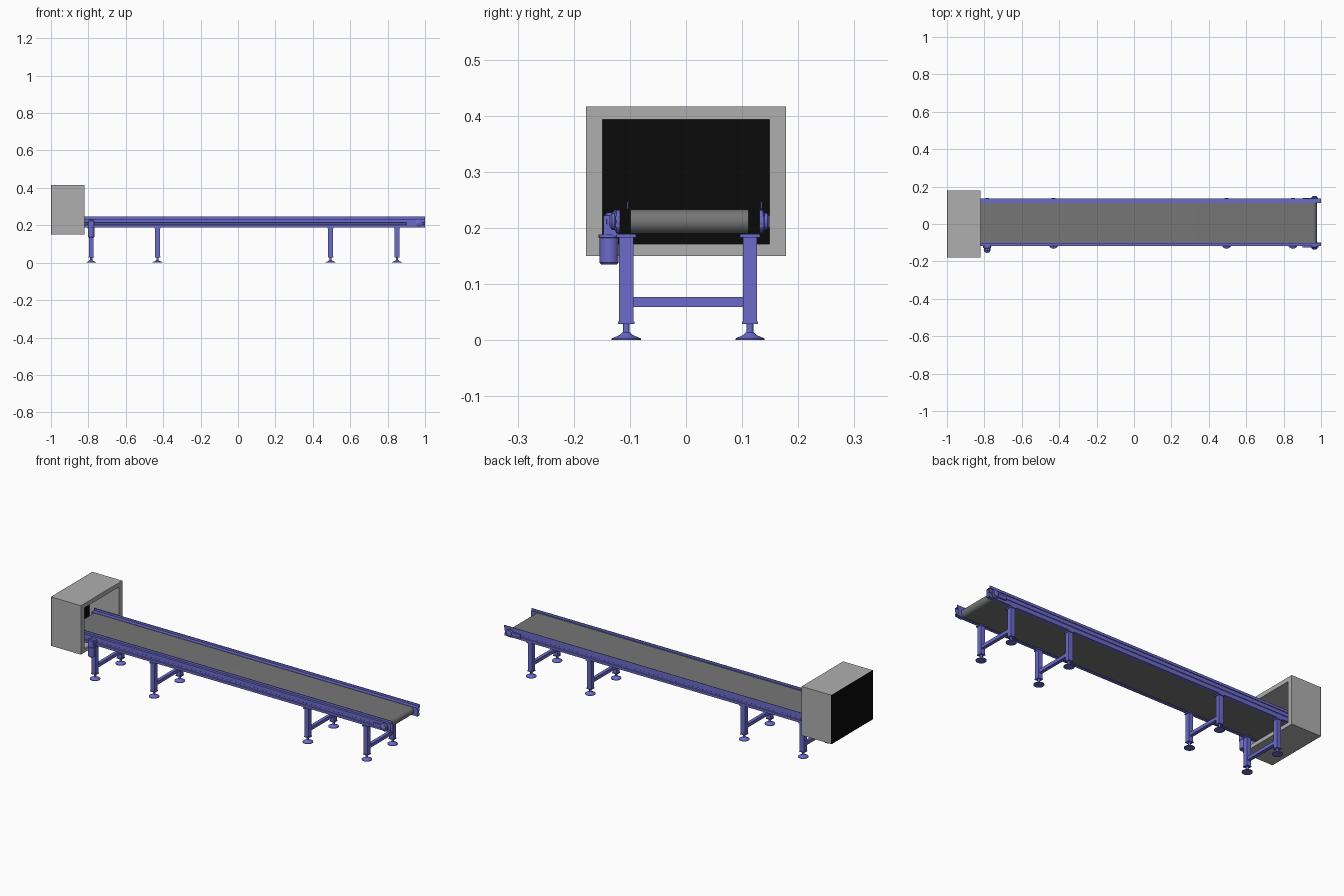
import bpy, bmesh, math
from mathutils import Matrix, Vector

if "Cube" in bpy.data.objects:
    bpy.data.objects.remove(bpy.data.objects["Cube"])


def material(name, rgb):
    m = bpy.data.materials.new(name)
    m.diffuse_color = (*rgb, 1)
    m.use_nodes = True
    m.node_tree.nodes["Principled BSDF"].inputs["Base Color"].default_value = m.diffuse_color
    return m


BLUE = material("frame blue", (0.147, 0.147, 0.60))
GREY = material("housing grey", (0.43, 0.43, 0.43))
BELT = material("belt grey", (0.18, 0.18, 0.18))
BLACK = material("panel black", (0.003, 0.003, 0.003))


def finish(bm, name, mat, smooth=False):
    bmesh.ops.recalc_face_normals(bm, faces=bm.faces)
    me = bpy.data.meshes.new(name)
    bm.to_mesh(me)
    bm.free()
    me.materials.append(mat)
    ob = bpy.data.objects.new(name, me)
    bpy.context.collection.objects.link(ob)
    if smooth:
        bpy.ops.object.select_all(action='DESELECT')
        ob.select_set(True)
        bpy.context.view_layer.objects.active = ob
        bpy.ops.object.shade_smooth_by_angle(angle=math.radians(35))
    return ob


def box(name, mat, x0, x1, y0, y1, z0, z1):
    bm = bmesh.new()
    bmesh.ops.create_cube(bm, size=1)
    for v in bm.verts:
        v.co = Vector(((x0 + x1) / 2 + v.co.x * (x1 - x0),
                       (y0 + y1) / 2 + v.co.y * (y1 - y0),
                       (z0 + z1) / 2 + v.co.z * (z1 - z0)))
    return finish(bm, name, mat)


def lathe(name, mat, centre, profile, axis='Z', n=24):
    """Stack of (radius, height) rings around an axis, capped at both ends."""
    rot = Matrix.Rotation(math.radians(-90), 4, 'X') if axis == 'Y' else Matrix()
    bm = bmesh.new()
    rings = []
    for r, h in profile:
        rings.append([bm.verts.new(Vector(centre) + rot @ Vector((
            r * math.cos(2 * math.pi * i / n), r * math.sin(2 * math.pi * i / n), h)))
            for i in range(n)])
    for a, b in zip(rings, rings[1:]):
        for i in range(n):
            bm.faces.new((a[i], a[(i + 1) % n], b[(i + 1) % n], b[i]))
    bm.faces.new(rings[0])
    bm.faces.new(rings[-1])
    return finish(bm, name, mat, True)


def sweep_x(name, mat, pts, x0, x1, closed=True):
    """Thin open-ended section of (y, z) points drawn out along x."""
    bm = bmesh.new()
    a = [bm.verts.new((x0, y, z)) for y, z in pts]
    b = [bm.verts.new((x1, y, z)) for y, z in pts]
    for i in range(len(pts) if closed else len(pts) - 1):
        j = (i + 1) % len(pts)
        bm.faces.new((a[i], a[j], b[j], b[i]))
    return finish(bm, name, mat)


# Tunnel housing: four walls and a black back
XB, XF = -1.0, -0.82
box("housing_top", GREY, XB + .002, XF, -.178, .178, .393, .416)
box("housing_bottom", GREY, XB + .002, XF, -.178, .178, .15, .171)
box("housing_wall_front", GREY, XB + .002, XF, -.178, -.149, .171, .393)
box("housing_wall_back", GREY, XB + .002, XF, .149, .178, .171, .393)
box("housing_back_panel", BLACK, XB, XB + .002, -.178, .178, .15, .416)

# Side rails: hollow grooved section with an upright guide fin
X0, X1 = -0.96, 1.0
for side, inner, sgn, fin in (("front", -.099, -1, -.104), ("back", .112, 1, .134)):
    section = [(0, .189), (.019, .189), (.019, .202), (.016, .204), (.016, .213),
               (.019, .215), (.019, .235), (0, .235)]
    sweep_x("rail_" + side, BLUE, [(inner + sgn * u, z) for u, z in section], X0, X1)
    box("guide_fin_" + side, BLUE, X0, X1, fin - .0012, fin + .0012, .234, .247)
    if side == "back":
        box("fin_ledge", BLUE, X0, X1, .129, .1352, .2335, .235)

# Belt loop around the two end rollers
bm = bmesh.new()
zc, r, xa, xb = .2115, .0215, -.935, .957
loop = [(xb + r * math.sin(t), zc + r * math.cos(t))
        for t in (math.pi * i / 16 for i in range(17))]
loop += [(xa - r * math.sin(t), zc - r * math.cos(t))
         for t in (math.pi * i / 16 for i in range(17))]
lo = [bm.verts.new((x, -.0985, z)) for x, z in loop]
hi = [bm.verts.new((x, .1115, z)) for x, z in loop]
for i in range(len(loop)):
    j = (i + 1) % len(loop)
    bm.faces.new((lo[i], lo[j], hi[j], hi[i]))
bm.faces.new(lo)
bm.faces.new(hi)
finish(bm, "belt", BELT, True)

# Legs with plates and levelling feet, paired by a cross beam
for k, x in enumerate((-.785, -.43, .495, .85)):
    for side, y in (("front", -.1065), ("back", .114)):
        tag = f"{side}_{k + 1}"
        box("leg_" + tag, BLUE, x - .0125, x + .0125, y - .0125, y + .0125, .032, .184)
        box("leg_top_plate_" + tag, BLUE, x - .0165, x + .0165, y - .0175, y + .0175, .183, .189)
        box("leg_base_plate_" + tag, BLUE, x - .0145, x + .0145, y - .0145, y + .0145, .029, .033)
        lathe("foot_" + tag, BLUE, (x, y, 0),
              [(.026, 0), (.026, .003), (.012, .009), (.008, .013), (.006, .014), (.006, .03)])
    box(f"cross_beam_{k + 1}", BLUE, x - .009, x + .009, -.095, .102, .059, .077)

# End bearings with tensioner blocks at the discharge end
for side, y, s in (("front", -.118, -1), ("back", .131, 1)):
    lathe("bearing_" + side, BLUE, (.965, y, .2115),
          [(.021, 0), (.021, s * .006), (.015, s * .009), (.015, s * .014), (.009, s * .018)], 'Y')
    ya, yb = sorted((y, y + s * .008))
    box("tensioner_" + side, BLUE, .90, .985, ya, yb, .202, .221)

# Drive: bearing, gearbox and motor hanging below the rail
lathe("drive_bearing", BLUE, (-.785, -.118, .2115),
      [(.021, 0), (.021, -.010), (.016, -.013), (.016, -.023), (.010, -.028)], 'Y')
box("gearbox", BLUE, -.80, -.77, -.147, -.119, .185, .222)
lathe("motor", BLUE, (-.785, -.137, 0),
      [(.014, .135), (.017, .138), (.017, .182), (.0185, .183), (.0185, .188)])
